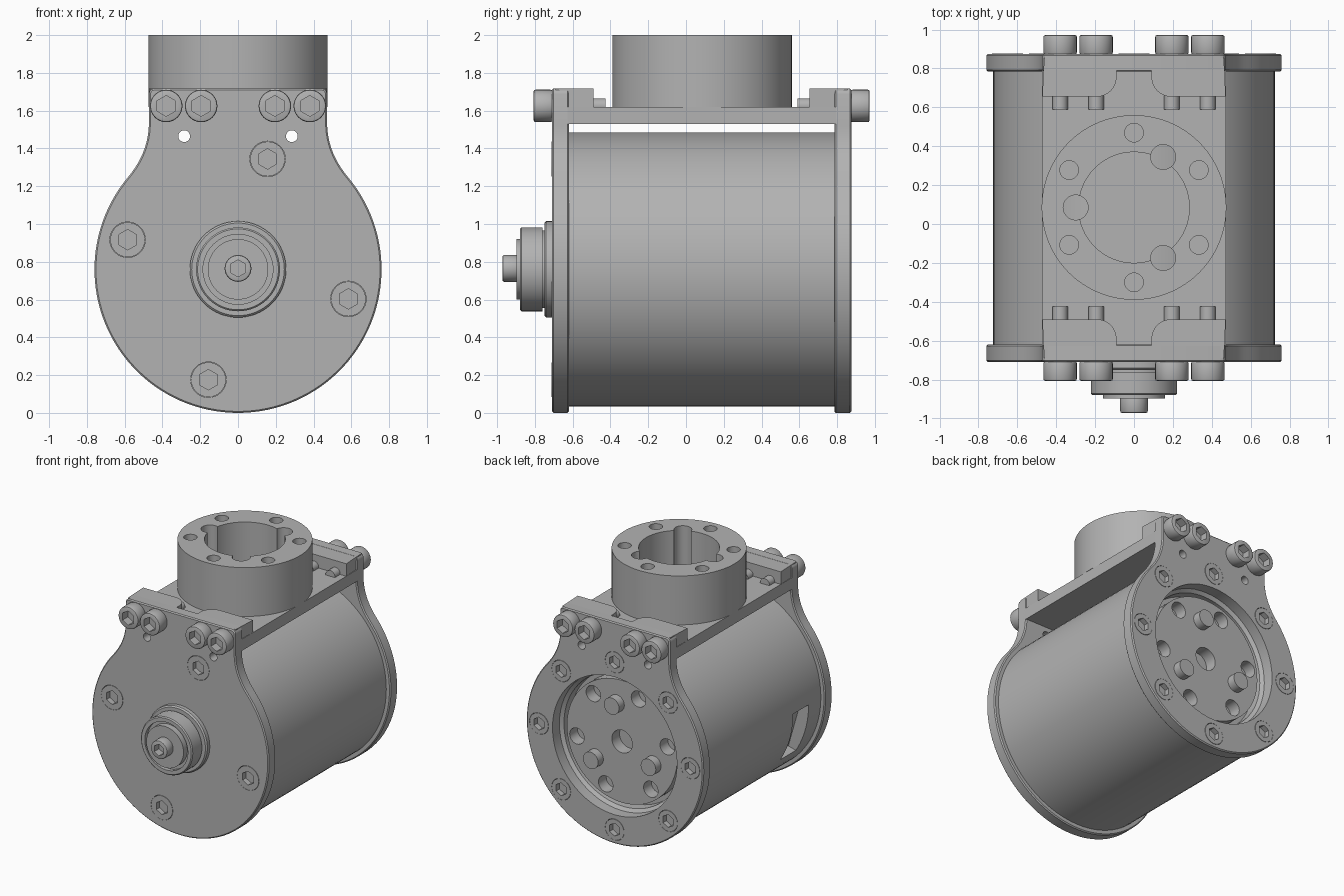
import bpy, bmesh
from math import sin, cos, pi, radians, sqrt
from mathutils import Matrix, Vector

if "Cube" in bpy.data.objects:
    bpy.data.objects.remove(bpy.data.objects["Cube"])

AXIS = 0.76                      # height of the drum axis
FRONT, BACK = -0.71, 0.875       # outer plate faces
RING_Y = 0.085
SCREW_Z = 1.625

metal = bpy.data.materials.new("machined grey")
metal.use_nodes = True
GREY = (0.45, 0.45, 0.45, 1)
metal.diffuse_color = GREY
metal.node_tree.nodes["Principled BSDF"].inputs["Base Color"].default_value = GREY


def finish(name, bm):
    bmesh.ops.recalc_face_normals(bm, faces=bm.faces)
    mesh = bpy.data.meshes.new(name)
    bm.to_mesh(mesh)
    bm.free()
    mesh.materials.append(metal)
    ob = bpy.data.objects.new(name, mesh)
    bpy.context.collection.objects.link(ob)
    return ob


def select(ob):
    bpy.ops.object.select_all(action='DESELECT')
    ob.select_set(True)
    bpy.context.view_layer.objects.active = ob


def smooth(ob):
    select(ob)
    bpy.ops.object.shade_smooth_by_angle(angle=radians(30))
    return ob


def prism(name, points, start, end, axis='Y'):
    """Extrude an outline along y (points are x, z) or z (points are x, y)."""
    bm = bmesh.new()
    def place(p, t):
        return (p[0], t, p[1]) if axis == 'Y' else (p[0], p[1], t)
    a = [bm.verts.new(place(p, start)) for p in points]
    b = [bm.verts.new(place(p, end)) for p in points]
    bm.faces.new(a)
    bm.faces.new(b)
    for i in range(len(a)):
        j = (i + 1) % len(a)
        bm.faces.new((a[i], a[j], b[j], b[i]))
    return finish(name, bm)


def circle(cx, cy, r, n=32, turn=0):
    return [(cx + r * cos(turn + 2 * pi * i / n), cy + r * sin(turn + 2 * pi * i / n)) for i in range(n)]


def rod(name, x, z, r, y0, y1, n=32):
    return prism(name, circle(x, z, r, n), y0, y1)


def lathe(name, profile, n=64):
    """Spin (radius, y) points round the drum axis; ends lie on the axis."""
    bm = bmesh.new()
    vs = [bm.verts.new((r, y, AXIS)) for r, y in profile]
    es = [bm.edges.new(e) for e in zip(vs, vs[1:])]
    bmesh.ops.spin(bm, geom=vs + es, cent=(0, 0, AXIS), axis=(0, 1, 0), angle=2 * pi, steps=n)
    bmesh.ops.remove_doubles(bm, verts=bm.verts, dist=1e-4)
    return finish(name, bm)


def box(name, lo, hi):
    return prism(name, [(lo[0], lo[2]), (hi[0], lo[2]), (hi[0], hi[2]), (lo[0], hi[2])], lo[1], hi[1])


def cut(ob, cutters, operation='DIFFERENCE'):
    select(ob)
    for c in cutters:
        c.hide_render = True
        m = ob.modifiers.new("cut", 'BOOLEAN')
        m.operation, m.solver, m.object = operation, 'EXACT', c
        bpy.ops.object.modifier_apply(modifier=m.name)
        bpy.data.objects.remove(c)
    return ob


def polar(r, degrees):
    return r * cos(radians(degrees)), AXIS + r * sin(radians(degrees))


def socket_screw(name, x, z, r, face, out, length, hex_r):
    """Screw head whose outer face is at y = face, with a hex socket."""
    head = rod(name, x, z, r, face - out * length, face)
    if length > 0.07:
        m = head.modifiers.new("edge", 'BEVEL')
        m.width, m.segments, m.limit_method, m.angle_limit = 0.01, 2, 'ANGLE', radians(40)
        select(head)
        bpy.ops.object.modifier_apply(modifier=m.name)
    hexa = prism("hex", circle(x, z, hex_r, 6, pi / 6), face - out * length * 0.65, face + out * 0.1)
    return smooth(cut(head, [hexa]))


# Plate outline: round disc flowing through concave fillets into a neck
def plate_outline():
    join = radians(40)
    px, pz = 0.76 * sin(radians(50)), AXIS + 0.76 * cos(radians(50))
    p0, p1, p2 = Vector((px, pz)), Vector((0.478, pz + (px - 0.478) * 1.19)), Vector((0.472, 1.52))
    fillet = [p0 * (1 - t) ** 2 + p1 * 2 * t * (1 - t) + p2 * t * t for t in [i / 10 for i in range(1, 11)]]
    half = [polar(0.76, -90 + 130 * i / 44) for i in range(45)]
    half += [tuple(p) for p in fillet]
    half += [(0.472 - 0.03 * (1 - cos(a)), 1.688 + 0.03 * sin(a)) for a in (0, pi / 6, pi / 3, pi / 2)]
    return half + [(-x, z) for x, z in reversed(half[1:])]


def make_plate(name, y0, y1):
    plate = prism(name, plate_outline(), y0, y1)
    m = plate.modifiers.new("edge", 'BEVEL')
    m.width, m.segments, m.limit_method, m.angle_limit = 0.008, 1, 'ANGLE', radians(60)
    select(plate)
    bpy.ops.object.modifier_apply(modifier=m.name)
    return plate


# Front end plate with flush screws
front_plate = make_plate("front_plate", FRONT, FRONT + 0.09)
front_spots = [polar(0.605, a) for a in (-15, 75, 165, 255)]
cut(front_plate, [rod("hole", s * 0.285, 1.465, 0.031, -1, 0) for s in (-1, 1)]
    + [rod("bore", x, z, 0.094, -1, FRONT + 0.06) for x, z in front_spots])
smooth(front_plate)
for x, z in front_spots:
    socket_screw("front_flush_screw", x, z, 0.092, FRONT - 0.001, -1, 0.062, 0.054)

# Back end plate with a large bore and flush screws
back_plate = make_plate("back_plate", BACK - 0.09, BACK)
back_spots = [polar(0.65, 45 * i) for i in range(8)]
cut(back_plate, [rod("hole", s * 0.285, 1.465, 0.031, 0, 1) for s in (-1, 1)]
    + [rod("bore", x, z, 0.082, BACK - 0.06, 1) for x, z in back_spots]
    + [rod("opening", 0, AXIS, 0.535, 0, 1, 64)])
smooth(back_plate)
for x, z in back_spots:
    socket_screw("back_flush_screw", x, z, 0.08, BACK + 0.001, 1, 0.062, 0.05)

# Drum body, recessed at the back, with a shallow side slot
y0, y1 = FRONT + 0.08, BACK - 0.085
drum = lathe("drum_body", [(0, y0), (0.725, y0), (0.725, y1), (0.535, y1), (0.51, y1 - 0.02),
                           (0.51, y1 - 0.1), (0, y1 - 0.1)], 96)
slot = box("slot", (-1, -0.47, -0.2), (-0.63, -0.28, 0.2))
slot.data.transform(Matrix.Translation((0, 0, AXIS)) @ Matrix.Rotation(radians(-16), 4, 'Y'))
smooth(cut(drum, [slot]))

# Output disc inside the back bore, with holes and three drive pins
disc_y = 0.785
disc = rod("output_disc", 0, AXIS, 0.475, disc_y - 0.15, disc_y, 64)
holes = [rod("hole", *polar(0.393, 51 + 60 * i), 0.062, disc_y - 0.1, 1) for i in range(6)]
smooth(cut(disc, holes + [rod("hole", 0, AXIS, 0.088, disc_y - 0.1, 1)]))
for i in range(3):
    smooth(rod("drive_pin", *polar(0.29, 81 + 120 * i), 0.065, disc_y - 0.05, disc_y + 0.065))

# Front hub and shaft end
smooth(lathe("front_hub", [(0, FRONT + 0.02), (0.255, FRONT + 0.02), (0.255, -0.74), (0.245, -0.75),
                           (0.205, -0.75), (0.205, -0.76), (0.222, -0.76), (0.222, -0.872), (0.214, -0.88),
                           (0.185, -0.88), (0.185, -0.85), (0.16, -0.85), (0.16, -0.897), (0, -0.897)]))
socket_screw("shaft_end", 0, AXIS + 0.005, 0.071, -0.972, -1, 0.09, 0.045)

# Top bridge between the plates
bridge = box("top_bridge", (-0.472, FRONT + 0.05, 1.53), (0.472, BACK - 0.05, 1.62))
lobes = [(0.3 * cos(radians(a)), RING_Y + 0.3 * sin(radians(a))) for a in (60, 180, 300)]
cut(bridge, [prism("hole", circle(x, y, 0.064), 1.4, 1.8, 'Z') for x, y in lobes])
smooth(bridge)

# Mounting ring with bore, lobes and a bolt circle
ring = prism("mounting_ring", circle(0, RING_Y, 0.475, 96), 1.619, 2.0, 'Z')
cutters = [prism("bore", circle(0, RING_Y, 0.285, 64), 1.5, 2.1, 'Z')]
cutters += [prism("lobe", circle(x, y, 0.064), 1.5, 2.1, 'Z') for x, y in lobes]
cutters += [prism("bolt", circle(0.385 * cos(a), RING_Y + 0.385 * sin(a), 0.048), 1.75, 2.1, 'Z')
            for a in [radians(30 + 60 * i) for i in range(6)]]
smooth(cut(ring, cutters))

# Clamp blocks with a rounded notch, and their cap screws, at both ends
for side, face, label in ((-1, FRONT, "front"), (1, BACK, "back")):
    def inward(d):
        return face - side * d
    right = [(0.462, inward(0.02)), (0.472, inward(0.22)), (0.19, inward(0.22))]
    right += [(0.19 - 0.1 * sin(a), inward(0.12 + 0.1 * cos(a))) for a in [pi / 16 * i for i in range(1, 9)]]
    right += [(0.09, inward(0.085))]
    outline = right + [(-x, y) for x, y in reversed(right)]
    smooth(prism(label + "_clamp_block", outline, 1.6, 1.717, 'Z'))
    for x in (-0.38, -0.195, 0.195, 0.38):
        socket_screw(label + "_cap_screw", x, SCREW_Z, 0.086, face + side * 0.097, side, 0.1, 0.055)
        smooth(rod(label + "_screw_tip", x, SCREW_Z, 0.04, inward(0.2), inward(0.285), 24))
